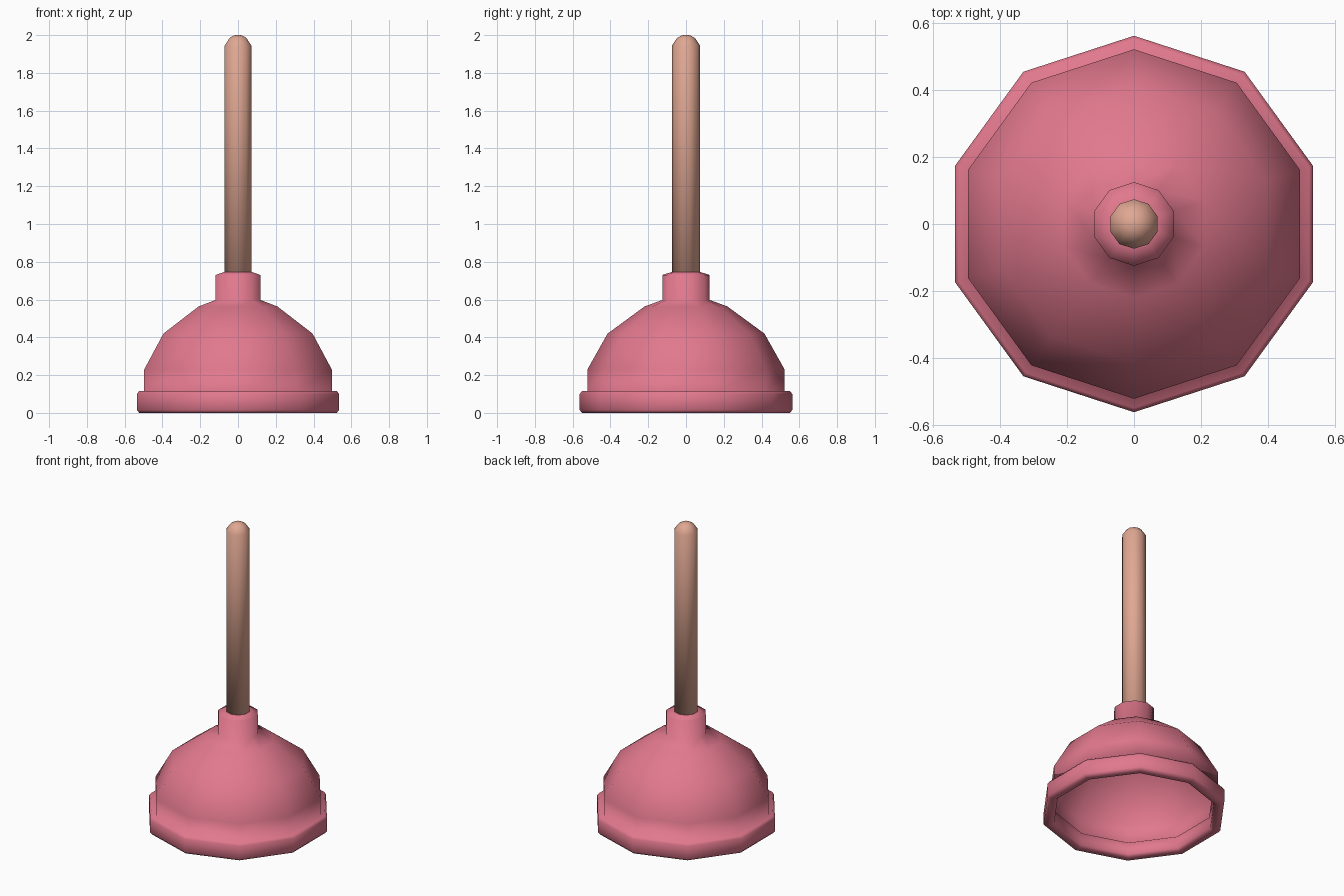
import bpy, bmesh, math

if "Cube" in bpy.data.objects:
    bpy.data.objects.remove(bpy.data.objects["Cube"])

SIDES = 10


def material(name, color):
    m = bpy.data.materials.new(name)
    m.diffuse_color = color
    m.use_nodes = True
    m.node_tree.nodes["Principled BSDF"].inputs["Base Color"].default_value = m.diffuse_color
    return m


def lathe(name, profile, mat):
    """Revolve (radius, z) points; radius 0 at an end makes a pole."""
    bm = bmesh.new()
    rings = []
    for r, z in profile:
        if r == 0:
            rings.append([bm.verts.new((0, 0, z))] * SIDES)
        else:
            angles = [math.pi / 2 + 2 * math.pi * i / SIDES for i in range(SIDES)]
            rings.append([bm.verts.new((r * math.cos(a), r * math.sin(a), z)) for a in angles])
    for a, b in zip(rings, rings[1:]):
        for i in range(SIDES):
            j = (i + 1) % SIDES
            bm.faces.new(list(dict.fromkeys((a[i], a[j], b[j], b[i]))))
    bmesh.ops.recalc_face_normals(bm, faces=bm.faces)
    for f in bm.faces:
        f.smooth = True
    me = bpy.data.meshes.new(name)
    bm.to_mesh(me)
    bm.free()
    ob = bpy.data.objects.new(name, me)
    bpy.context.collection.objects.link(ob)
    me.materials.append(mat)
    return ob


rubber = material("rubber_pink", (0.76, 0.19, 0.27, 1))
wood = material("wood_tan", (0.75, 0.39, 0.29, 1))

# Thin rubber cup: cavity, lip ledge, rim, outer dome, neck socket
lathe("rubber_cup", [
    (0, 0.587), (0.12, 0.587), (0.213, 0.552), (0.405, 0.412), (0.512, 0.225),
    (0.514, 0.105), (0.49, 0.09), (0.497, 0.015), (0.51, 0.0),
    (0.55, 0.0), (0.5625, 0.015), (0.5625, 0.10), (0.55, 0.117), (0.522, 0.117),
    (0.522, 0.23), (0.415, 0.42), (0.22, 0.563), (0.125, 0.598),
    (0.125, 0.73), (0.07, 0.748), (0, 0.748),
], rubber)

# Wooden handle with a rounded tip
lathe("handle", [
    (0, 0.65), (0.074, 0.65), (0.074, 1.945), (0.047, 1.985), (0.022, 1.999), (0, 2.0),
], wood)
